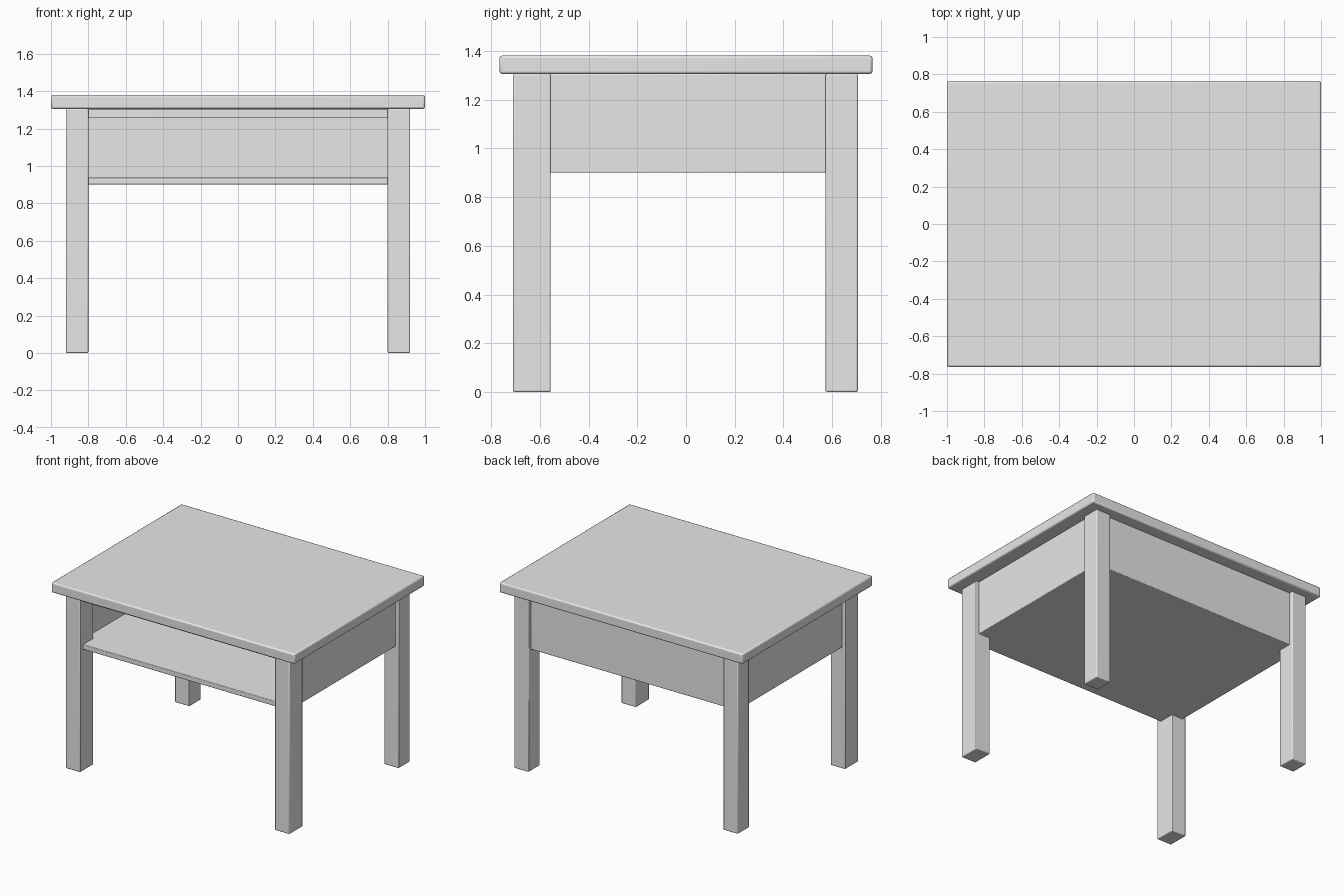
import bpy

cube = bpy.data.objects.get("Cube")
if cube:
    bpy.data.objects.remove(cube, do_unlink=True)

# Single plain grey finish
GREY = (0.8, 0.8, 0.8, 1.0)
grey = bpy.data.materials.new("light grey")
grey.use_nodes = True
grey.diffuse_color = GREY
grey.node_tree.nodes["Principled BSDF"].inputs["Base Color"].default_value = GREY


def board(name, x, y, z, bevel=0.006):
    """Softly bevelled box between the given (low, high) limits."""
    spans = (x, y, z)
    centre = [(lo + hi) / 2 for lo, hi in spans]
    bpy.ops.mesh.primitive_cube_add(size=1, location=centre)
    ob = bpy.context.object
    ob.name = ob.data.name = name
    ob.scale = [hi - lo for lo, hi in spans]
    bpy.ops.object.transform_apply(location=False, rotation=False, scale=True)
    ob.data.materials.append(grey)
    mod = ob.modifiers.new("Soft edges", "BEVEL")
    mod.width = bevel
    mod.segments = 2
    bpy.ops.object.shade_smooth_by_angle()
    return ob


TOP = 1.305       # underside of the table top
BASE = 0.9        # underside of the shelf box
SIDE = 0.895      # outer face of the side panels
DEPTH = 0.675     # front and back of the shelf box
THICK = 0.045

# Table top
board("table_top", (-1, 1), (-0.765, 0.765), (TOP, 1.38), 0.01)

# Legs and side panels, mirrored left and right
for side, sign in (("left", 1), ("right", -1)):
    leg_x = sorted((sign * 0.8, sign * 0.92))
    board(f"front_{side}_leg", leg_x, (-0.71, -0.555), (0, TOP))
    board(f"back_{side}_leg", leg_x, (0.573, 0.705), (0, TOP))
    panel_x = sorted((sign * (SIDE - THICK), sign * SIDE))
    board(f"{side}_panel", panel_x, (-DEPTH, DEPTH), (BASE, TOP), 0.004)

# Back panel, open-fronted shelf and the rail above the opening
inner = (-SIDE + 0.01, SIDE - 0.01)
board("back_panel", inner, (DEPTH - THICK, DEPTH), (BASE, TOP), 0.004)
board("shelf", inner, (-DEPTH, DEPTH - 0.01), (BASE, 0.937), 0.004)
board("front_rail", inner, (-DEPTH, -DEPTH + THICK), (1.255, TOP), 0.004)
